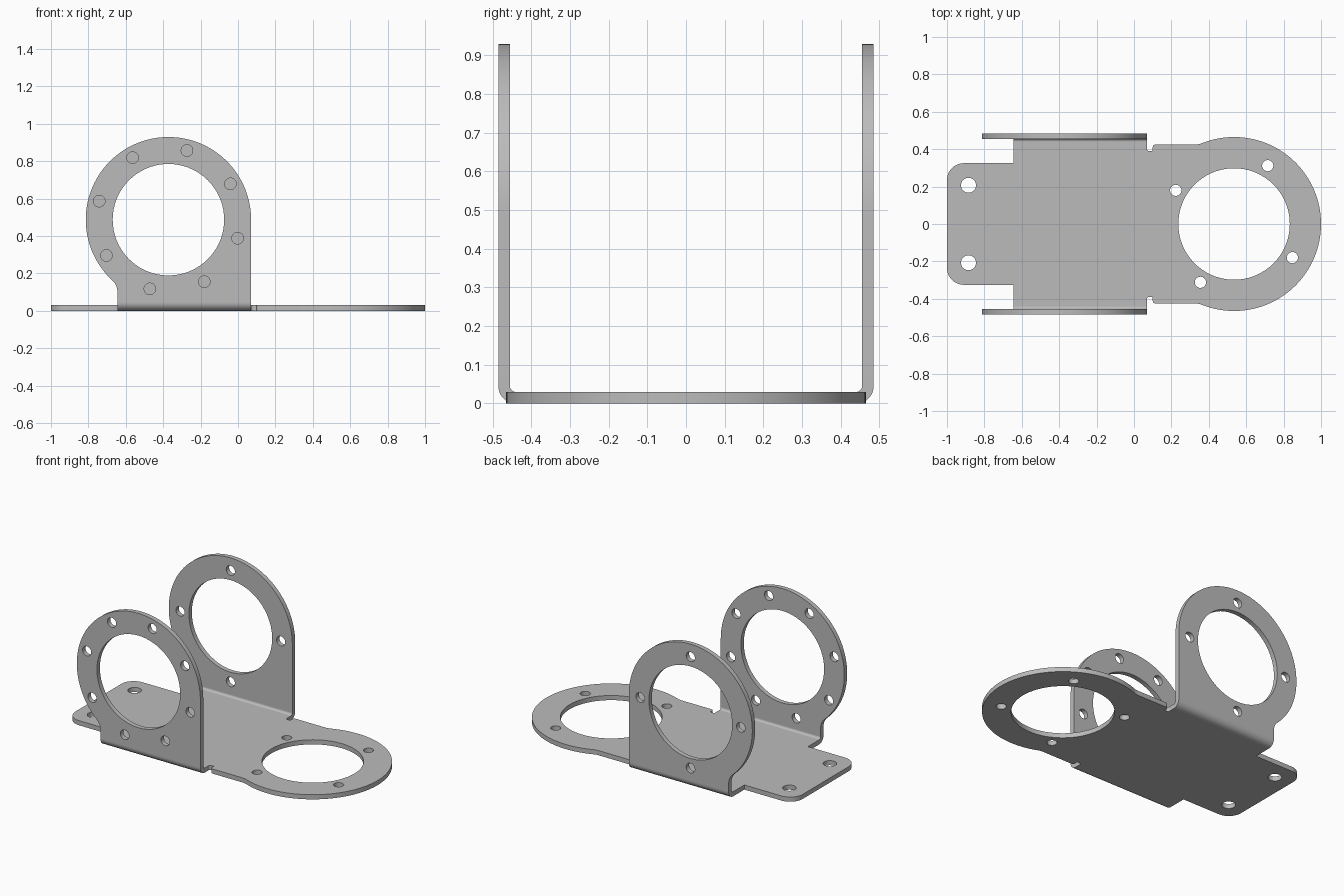
import bpy, bmesh
from math import radians, degrees, cos, sin, sqrt, atan2
from mathutils import Matrix, Vector

cube = bpy.data.objects.get("Cube")
if cube:
    bpy.data.objects.remove(cube, do_unlink=True)

steel = bpy.data.materials.new("grey steel")
steel.use_nodes = True
GREY = (0.5, 0.5, 0.5, 1)
steel.diffuse_color = GREY
steel.node_tree.nodes["Principled BSDF"].inputs["Base Color"].default_value = GREY

T = 0.03                    # sheet thickness
LEFT, RIGHT = -0.645, 0.07  # ends of the folded edge
BEND_Y, BEND_Z = 0.44, 0.045
BORE = 0.298


def arc(cx, cy, r, start, end, steps=12):
    angles = [radians(start + (end - start) * i / steps) for i in range(steps + 1)]
    return [(cx + r * cos(a), cy + r * sin(a)) for a in angles]


def circle(cx, cy, r, steps=32):
    return arc(cx, cy, r, 0, 360, steps)[:-1]


def bolt_circle(cx, cy, r, hole, count, first):
    """Evenly spaced round holes about a centre."""
    angles = [radians(first + 360 * i / count) for i in range(count)]
    return [circle(cx + r * cos(a), cy + r * sin(a), hole) for a in angles]


def cut_sheet(name, loops, depth, matrix):
    """Extrude an outline with holes and place it in the world."""
    curve = bpy.data.curves.new(name, 'CURVE')
    curve.dimensions = '2D'
    curve.fill_mode = 'BOTH'
    curve.extrude = depth / 2
    for loop in loops:
        spline = curve.splines.new('POLY')
        spline.points.add(len(loop) - 1)
        for point, (x, y) in zip(spline.points, loop):
            point.co = (x, y, 0, 1)
        spline.use_cyclic_u = True
    helper = bpy.data.objects.new(name + " outline", curve)
    bpy.context.collection.objects.link(helper)
    graph = bpy.context.evaluated_depsgraph_get()
    mesh = bpy.data.meshes.new_from_object(helper.evaluated_get(graph))
    bpy.data.objects.remove(helper, do_unlink=True)
    bpy.data.curves.remove(curve)

    bm = bmesh.new()
    bm.from_mesh(mesh)
    bmesh.ops.remove_doubles(bm, verts=bm.verts, dist=0.0001)
    bm.transform(matrix)
    bmesh.ops.recalc_face_normals(bm, faces=bm.faces)
    bm.to_mesh(mesh)
    bm.free()
    mesh.name = name
    mesh.materials.clear()
    mesh.materials.append(steel)
    obj = bpy.data.objects.new(name, mesh)
    bpy.context.collection.objects.link(obj)
    bpy.ops.object.select_all(action='DESELECT')
    obj.select_set(True)
    bpy.context.view_layer.objects.active = obj
    bpy.ops.object.shade_smooth_by_angle(angle=radians(30))
    return obj


# Base plate: tail, folded middle, relief notches and round end
disc_x, disc_r, neck_y, fillet = 0.535, 0.465, 0.425, 0.1
fillet_y = neck_y + fillet
fillet_dx = sqrt((disc_r + fillet) ** 2 - fillet_y ** 2)
meet = degrees(atan2(fillet_y, -fillet_dx))
half = arc(-0.91, 0.235, 0.09, 180, 90)
half += [(LEFT, 0.325), (LEFT, BEND_Y), (RIGHT, BEND_Y)]
half += arc(0.08, 0.4, 0.01, 180, 270, 4) + [(0.1, 0.39)]
half += arc(0.115, 0.41, 0.015, 180, 90, 4)
half += arc(disc_x - fillet_dx, fillet_y, fillet, -90, meet - 180, 6)
half += arc(disc_x, 0, disc_r, meet, 0, 40)[1:]
outline = half + [(x, -y) for x, y in half[-2::-1]]
holes = [circle(disc_x, 0, BORE, 72)]
holes += bolt_circle(disc_x, 0, 0.36, 0.03, 4, 60)
holes += [circle(-0.885, y, 0.04) for y in (-0.207, 0.207)]
cut_sheet("base_plate", [outline] + holes, T, Matrix.Translation((0, 0, T / 2)))

# Upright ring flange outline: straight right edge, filleted left foot
ring_x, ring_z, ring_r, foot = -0.372, 0.487, 0.442, 0.08
foot_x = LEFT - foot
foot_z = ring_z - sqrt((ring_r + foot) ** 2 - (foot_x - ring_x) ** 2)
touch = degrees(atan2(ring_z - foot_z, ring_x - foot_x))
flange = [(LEFT, BEND_Z), (RIGHT, BEND_Z)]
flange += arc(ring_x, ring_z, ring_r, 0, 180 + touch, 80)
flange += arc(foot_x, foot_z, foot, touch, 0, 8)[1:]
bore = circle(ring_x, ring_z, BORE, 72)
front_holes = bolt_circle(ring_x, ring_z, 0.383, 0.031, 8, 30)
back_holes = bolt_circle(ring_x, ring_z, 0.36, 0.031, 4, 0)

# Quarter-round fold section, from the base up to the flange
inner = BEND_Z - T
fold = arc(BEND_Y, BEND_Z, BEND_Z, -90, 0) + arc(BEND_Y, BEND_Z, inner, 0, -90)

along_x = Matrix(((0, 0, 1, (LEFT + RIGHT) / 2), (1, 0, 0, 0), (0, 1, 0, 0), (0, 0, 0, 1)))
upright = Matrix.Rotation(radians(90), 4, 'X')
for side, sign, bolts in (("front", -1, front_holes), ("back", 1, back_holes)):
    place = Matrix.Translation(Vector((0, sign * (BEND_Y + BEND_Z - T / 2), 0)))
    cut_sheet(side + "_flange", [flange, bore] + bolts, T, place @ upright)
    section = [(sign * y, z) for y, z in fold]
    cut_sheet(side + "_bend", [section], RIGHT - LEFT, along_x)
